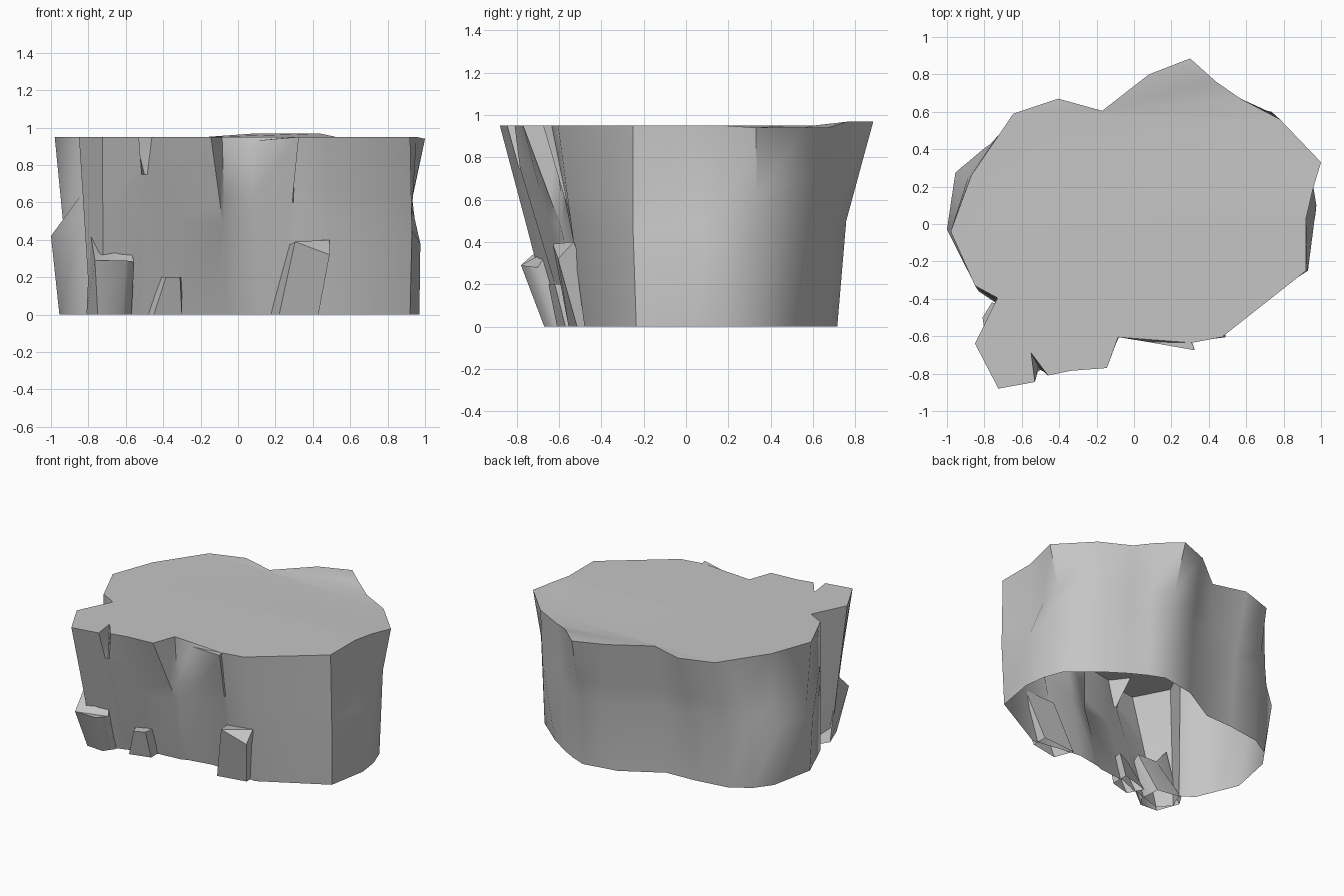
import bpy, bmesh, math
from mathutils import Vector
from mathutils.geometry import tessellate_polygon

stone = bpy.data.materials.new("grey_stone")
stone.diffuse_color = (0.56, 0.56, 0.56, 1)


def loft(name, rings, angle):
    """Skin matching rings from bottom to top and close the top."""
    bm = bmesh.new()
    rows = [[bm.verts.new(p) for p in ring] for ring in rings]
    n = len(rows[0])
    for low, high in zip(rows, rows[1:]):
        for i in range(n):
            j = (i + 1) % n
            bm.faces.new((low[i], low[j], high[j], high[i]))
    flat = [Vector((v.co.x, v.co.y, 0)) for v in rows[-1]]
    for tri in tessellate_polygon([flat]):
        a, b, c = (flat[t] for t in tri)
        if (b - a).cross(c - a).z < 0:
            tri = tri[::-1]
        bm.faces.new([rows[-1][t] for t in tri])
    mesh = bpy.data.meshes.new(name)
    bm.to_mesh(mesh)
    bm.free()
    ob = bpy.data.objects.new(name, mesh)
    bpy.context.collection.objects.link(ob)
    mesh.materials.append(stone)
    bpy.ops.object.select_all(action='DESELECT')
    ob.select_set(True)
    bpy.context.view_layer.objects.active = ob
    bpy.ops.object.shade_smooth_by_angle(angle=math.radians(angle))
    return ob


# Cliff outline, counter-clockwise: rim x, rim y, foot x, foot y
columns = [
    (1.0, .33, .90, .34), (.78, .56, .70, .51), (.57, .67, .55, .61),
    (.44, .76, .44, .67), (.30, .885, .33, .715), (.08, .80, .08, .67),
    (-.17, .605, -.20, .51), (-.405, .67, -.42, .50), (-.645, .59, -.66, .465),
    (-.72, .48, -.80, .38), (-.87, .26, -.89, .26), (-.98, -.04, -.955, -.06),
    (-.85, -.33, -.83, -.36), (-.73, -.395, -.74, -.42), (-.85, -.64, -.79, -.54),
    (-.725, -.88, -.72, -.63), (-.53, -.845, -.53, -.57), (-.55, -.69, -.50, -.56),
    (-.46, -.81, -.45, -.55), (-.34, -.785, -.33, -.50), (-.145, -.77, -.12, -.48),
    (-.085, -.605, -.07, -.46), (.07, -.63, .10, -.43), (.325, -.675, .285, -.45),
    (.31, -.635, .30, -.455), (.47, -.605, .47, -.48), (.92, -.25, .92, -.235),
    (.92, .03, .97, .05), (.955, .18, .95, .20),
]
# Bulges and the lower ends of the notches
middles = {
    0: (.925, .34, .55), 1: (.735, .60, .6), 9: (-.80, .405, .5),
    10: (-.955, .275, .46), 11: (-1.0, -.03, .42),
    16: (-.515, -.79, .75), 17: (-.50, -.78, .75), 18: (-.485, -.785, .75),
    20: (-.08, -.595, .48), 21: (-.07, -.585, .48),
    23: (.290, -.572, .6), 24: (.296, -.565, .6), 26: (.93, -.25, .45),
    27: (.975, .10, .38), 28: (.96, .19, .38),
}
# Hollows just above the side bulges
uppers = {
    0: (.932, .335, .62), 9: (-.765, .43, .64), 10: (-.885, .26, .60),
    11: (-.935, -.05, .49), 27: (.925, .05, .47), 28: (.925, .18, .60),
}


def rim_height(x, y):
    if y > .7:
        return .968
    if abs(x - .07) < .1 and y < -.5:
        return .928
    return .94 if x > .99 or (x > .5 and y > .5) else .95


foot, middle, upper, rim = [], [], [], []
for i, (tx, ty, bx, by) in enumerate(columns):
    k = .25 if ty > 0 else .52
    foot.append((bx, by, 0))
    middle.append(middles.get(i, (bx + k * (tx - bx), by + k * (ty - by), .5)))
    rim.append((tx, ty, rim_height(tx, ty)))
    mix = Vector(middle[-1]).lerp(Vector(rim[-1]), .3)
    upper.append(uppers.get(i, tuple(mix)))
loft("cliff_plateau", [foot, middle, upper, rim], 48)

# Loose rocks leaning on the front wall
loft("corner_boulder", [
    [(-.81, -.50, 0), (-.75, -.66, 0), (-.62, -.67, 0), (-.57, -.60, 0),
     (-.58, -.45, 0), (-.76, -.42, 0)],
    [(-.79, -.61, .44), (-.765, -.78, .29), (-.60, -.78, .29), (-.555, -.70, .28),
     (-.58, -.65, .36), (-.72, -.63, .35)]], 58)
loft("small_rock", [
    [(-.51, -.50, 0), (-.45, -.61, 0), (-.30, -.57, 0), (-.30, -.44, 0)],
    [(-.42, -.56, .20), (-.385, -.65, .20), (-.31, -.62, .20), (-.30, -.50, .20)]],
    20)
loft("tall_rock", [
    [(.17, -.42, 0), (.22, -.555, 0), (.43, -.515, 0), (.43, -.40, 0)],
    [(.27, -.50, .37), (.305, -.63, .39), (.49, -.605, .32), (.49, -.53, .40)]],
    20)
